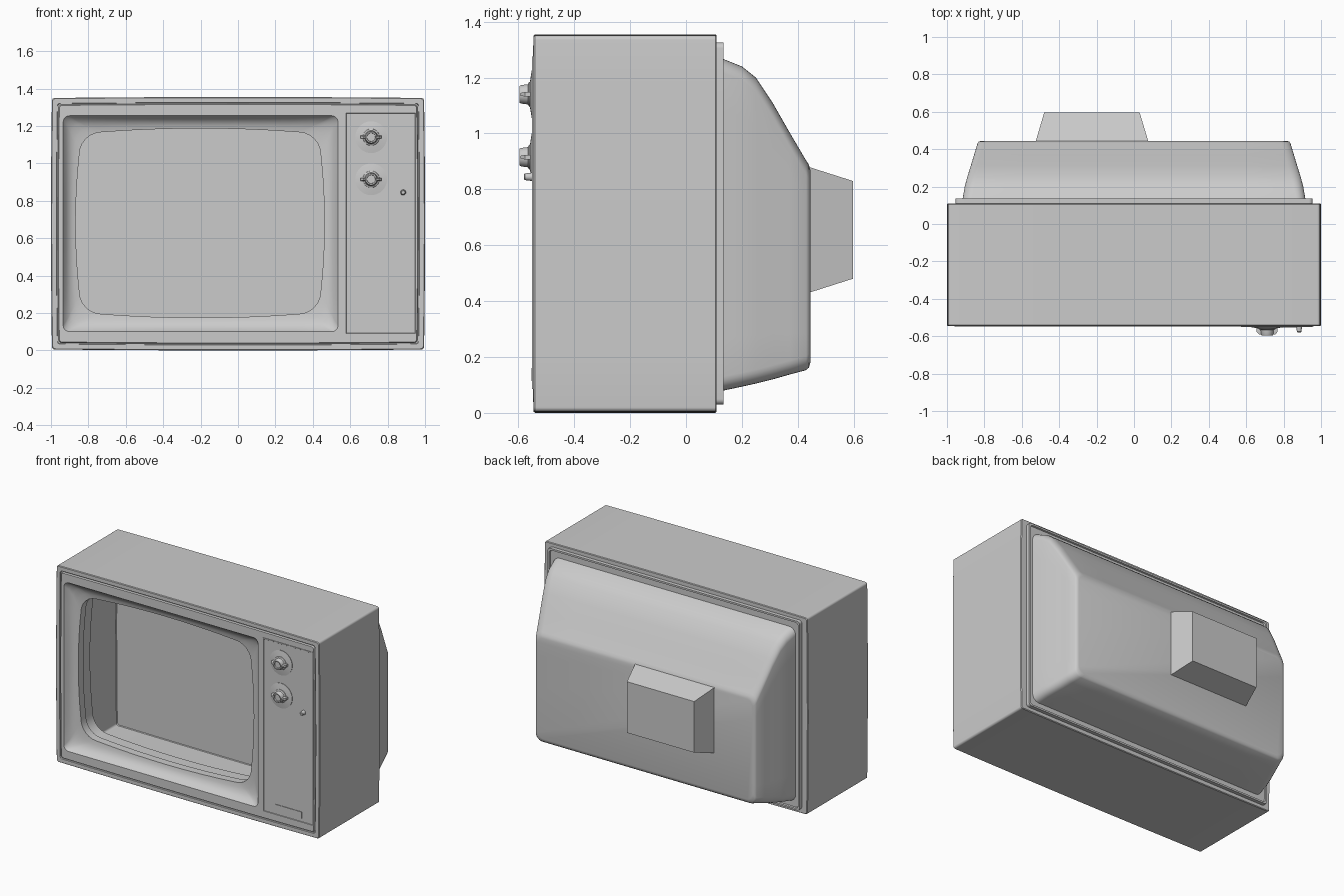
import bpy, math


def rect(x0, x1, z0, z1, y, r=0.0, b=0.0, n=6, m=8):
    """Rounded rectangle loop in the xz plane; b bows the sides outward."""
    x0, x1, z0, z1 = x0 + b, x1 - b, z0 + b, z1 - b
    centres = [(x1 - r, z0 + r, -90), (x1 - r, z1 - r, 0),
               (x0 + r, z1 - r, 90), (x0 + r, z0 + r, 180)]
    normals = [(1, 0), (0, 1), (-1, 0), (0, -1)]
    arcs = []
    for cx, cz, a0 in centres:
        angles = [math.radians(a0 + 90 * k / n) for k in range(n + 1)] if n else [0]
        if n:
            arcs.append([(cx + r * math.cos(a), cz + r * math.sin(a)) for a in angles])
        else:
            arcs.append([(cx, cz)])
    pts = []
    for i, arc in enumerate(arcs):
        pts += arc
        p, q = arc[-1], arcs[(i + 1) % 4][0]
        for k in range(1, m):
            t = k / m
            off = b * (1 - (2 * t - 1) ** 2)
            pts.append((p[0] + (q[0] - p[0]) * t + normals[i][0] * off,
                        p[1] + (q[1] - p[1]) * t + normals[i][1] * off))
    return [(x, y, z) for x, z in pts]


def box_loop(x0, x1, z0, z1, y):
    return rect(x0, x1, z0, z1, y, n=0, m=1)


def circle(cx, cz, r, y, n=32):
    return [(cx + r * math.cos(2 * math.pi * k / n), y,
             cz + r * math.sin(2 * math.pi * k / n)) for k in range(n)]


def loft(name, loops, back=True, front=True, angle=30):
    """Skin a list of equal loops ordered from back to front."""
    n = len(loops[0])
    verts = [p for loop in loops for p in loop]
    faces = []
    for j in range(len(loops) - 1):
        for i in range(n):
            k = (i + 1) % n
            faces.append((j * n + i, j * n + k, (j + 1) * n + k, (j + 1) * n + i))
    if back:
        faces.append(tuple(reversed(range(n))))
    if front:
        faces.append(tuple(range(len(verts) - n, len(verts))))
    mesh = bpy.data.meshes.new(name)
    mesh.from_pydata(verts, [], faces)
    mesh.update()
    ob = bpy.data.objects.new(name, mesh)
    bpy.context.collection.objects.link(ob)
    bpy.ops.object.select_all(action='DESELECT')
    ob.select_set(True)
    bpy.context.view_layer.objects.active = ob
    bpy.ops.object.shade_smooth_by_angle(angle=math.radians(angle))
    return ob


def outer(inset, y, r=0.015):
    return rect(-1 + inset, 1 - inset, inset, 1.355 - inset, y, r, 0.005)


# Hollow cabinet: back wall, sides, front rim, groove, face plate, screen bezel and throat
loft("cabinet", [
    outer(0.004, 0.11), outer(0, 0.105), outer(0, -0.54), outer(0.004, -0.545),
    outer(0.029, -0.545), outer(0.031, -0.537), outer(0.036, -0.537), outer(0.040, -0.548),
    rect(-0.935, 0.535, 0.100, 1.255, -0.548, 0.035),
    rect(-0.930, 0.530, 0.105, 1.250, -0.540, 0.035),
    rect(-0.918, 0.518, 0.117, 1.238, -0.520, 0.045, 0.003),
    rect(-0.903, 0.500, 0.135, 1.222, -0.503, 0.065, 0.008),
    rect(-0.885, 0.480, 0.156, 1.203, -0.493, 0.095, 0.014),
    rect(-0.868, 0.462, 0.175, 1.187, -0.489, 0.120, 0.020),
    rect(-0.868, 0.462, 0.175, 1.187, -0.435, 0.120, 0.020),
    rect(-0.876, 0.470, 0.167, 1.195, -0.430, 0.120, 0.020),
    rect(-0.876, 0.470, 0.167, 1.195, -0.350, 0.120, 0.020),
], front=False)

# Stepped rim that carries the rear cover
loft("rear_rim", [
    rect(-0.940, 0.940, 0.045, 1.310, 0.125, 0.02),
    rect(-0.943, 0.943, 0.042, 1.313, 0.135, 0.02),
    rect(-0.955, 0.955, 0.030, 1.325, 0.135, 0.02),
    rect(-0.955, 0.955, 0.030, 1.325, 0.110, 0.02),
], front=False)

# Rear cover: sloping top, gently curved sides, flat back
cover = [(0.445, 0.815, 0.180, 0.870), (0.440, 0.830, 0.162, 0.888),
         (0.430, 0.837, 0.153, 0.903), (0.370, 0.855, 0.137, 1.005),
         (0.310, 0.873, 0.120, 1.110), (0.250, 0.892, 0.105, 1.200),
         (0.200, 0.905, 0.094, 1.240), (0.125, 0.918, 0.078, 1.270)]
loft("rear_cover", [rect(-h, h, z0, z1, y, 0.05) for y, h, z0, z1 in cover],
     front=False, angle=40)

# Tube housing on the back
loft("tube_housing", [box_loop(-0.48, 0.03, 0.48, 0.83, 0.597),
                      box_loop(-0.526, 0.077, 0.43, 0.88, 0.440)], front=False)

# Control panel and its blank label plate
loft("control_panel", [box_loop(0.572, 0.955, 0.085, 1.275, -0.547),
                       box_loop(0.572, 0.955, 0.085, 1.275, -0.552),
                       box_loop(0.578, 0.949, 0.091, 1.269, -0.552),
                       box_loop(0.580, 0.947, 0.093, 1.267, -0.549)], back=False)
loft("label_plate", [box_loop(0.67, 0.87, 0.115, 0.160, -0.548),
                     box_loop(0.67, 0.87, 0.115, 0.160, -0.553)], back=False)

# Two dials, each with a shallow disc, a hollow hub and a finger grip
for label, z in (("upper", 1.14), ("lower", 0.915)):
    x = 0.712
    loft(label + "_dial_disc", [circle(x, z, r, y) for r, y in (
        (0.085, -0.548), (0.085, -0.552), (0.055, -0.557), (0.030, -0.560))], back=False)
    loft(label + "_knob", [circle(x, z, r, y) for r, y in (
        (0.046, -0.555), (0.044, -0.562), (0.036, -0.566), (0.033, -0.590),
        (0.030, -0.596), (0.023, -0.596), (0.022, -0.586))], back=False)
    for side in (-1, 1):
        xs = sorted((x + side * 0.028, x + side * 0.056))
        xt = sorted((x + side * 0.028, x + side * 0.042))
        loft(label + "_knob_grip", [box_loop(*xs, z - 0.008, z + 0.008, -0.556),
                                    box_loop(*xs, z - 0.008, z + 0.008, -0.576),
                                    box_loop(*xt, z - 0.005, z + 0.005, -0.592)])

# Small control button
loft("small_button", [circle(0.883, 0.845, r, y, 20) for r, y in (
    (0.015, -0.548), (0.014, -0.560), (0.012, -0.576), (0.009, -0.579))], back=False)
